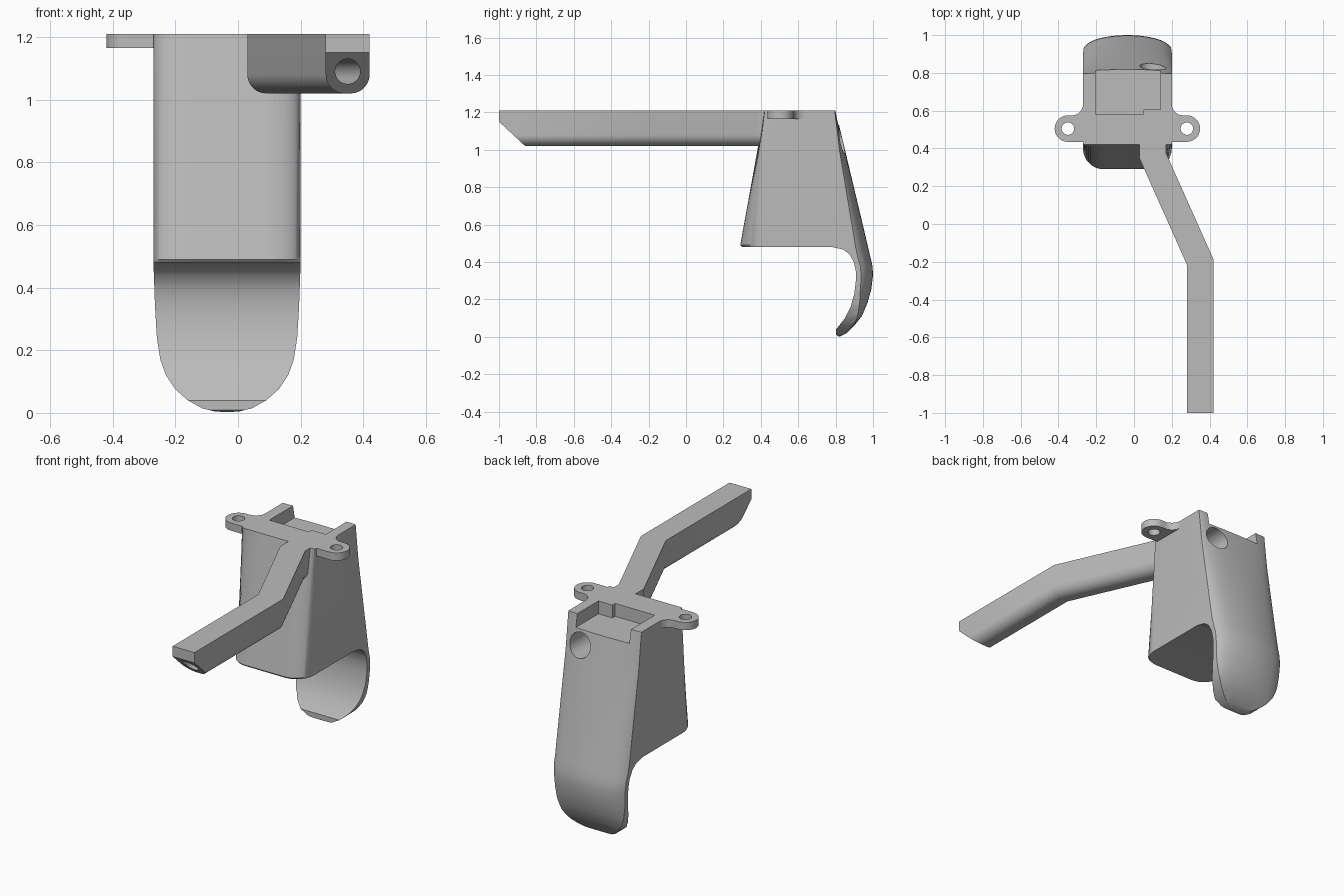
import bpy, bmesh
from math import sin, cos, pi, sqrt, radians
from mathutils import Vector

cube = bpy.data.objects.get("Cube")
if cube:
    bpy.data.objects.remove(cube, do_unlink=True)

CX, HALF, TOP = -0.035, 0.235, 1.21   # body centre, half width, top height

grey = bpy.data.materials.new("plain grey")
grey.use_nodes = True
grey.diffuse_color = (0.5, 0.5, 0.5, 1)
grey.node_tree.nodes["Principled BSDF"].inputs["Base Color"].default_value = (0.5, 0.5, 0.5, 1)


def loft(name, rings):
    """Closed solid through matching rings of points."""
    bm = bmesh.new()
    rows = [[bm.verts.new(p) for p in ring] for ring in rings]
    n = len(rows[0])
    for a, b in zip(rows, rows[1:]):
        for i in range(n):
            j = (i + 1) % n
            bm.faces.new((a[i], a[j], b[j], b[i]))
    bm.faces.new(rows[0])
    bm.faces.new(rows[-1][::-1])
    bmesh.ops.recalc_face_normals(bm, faces=bm.faces)
    mesh = bpy.data.meshes.new(name)
    bm.to_mesh(mesh)
    bm.free()
    mesh.materials.append(grey)
    obj = bpy.data.objects.new(name, mesh)
    bpy.context.collection.objects.link(obj)
    return obj


def prism(name, outline, axis, lo, hi):
    """Extrude a 2D outline along x, y or z."""
    place = {"x": lambda a, b, t: (t, a, b),
             "y": lambda a, b, t: (a, t, b),
             "z": lambda a, b, t: (a, b, t)}[axis]
    return loft(name, [[place(a, b, t) for a, b in outline] for t in (lo, hi)])


def arc(x, y, r, start, end, steps=12):
    return [(x + r * cos(radians(start + (end - start) * i / steps)),
             y + r * sin(radians(start + (end - start) * i / steps))) for i in range(steps + 1)]


def circle(x, y, r, steps=32):
    return arc(x, y, r, 0, 360, steps)[:-1]


def sweep(name, section, path):
    """Carry a (sideways, height) section along a flat path with mitred bends."""
    pts = [Vector(p) for p in path]
    rings = []
    for i, p in enumerate(pts):
        before = (p - pts[i - 1]).normalized() if i else None
        after = (pts[i + 1] - p).normalized() if i < len(pts) - 1 else None
        before, after = before or after, after or before
        side = Vector((before.y + after.y, -before.x - after.x)).normalized()
        stretch = 1 / side.dot(Vector((after.y, -after.x)))
        rings.append([(p.x + side.x * s * stretch, p.y + side.y * s * stretch, z)
                      for s, z in section])
    return loft(name, rings)


def combine(obj, tool, operation="DIFFERENCE"):
    mod = obj.modifiers.new("cut", "BOOLEAN")
    mod.operation, mod.solver, mod.object = operation, "EXACT", tool
    bpy.context.view_layer.objects.active = obj
    bpy.ops.object.modifier_apply(modifier=mod.name)


def discard(*tools):
    for tool in tools:
        bpy.data.objects.remove(tool, do_unlink=True)


# Body: side profile (y, z, roundness); positive bulges the back, negative rounds the front
profile = [(0.80, TOP, 0.005), (0.85, 1.0, 0.03), (0.90, 0.79, 0.045), (0.95, 0.58, 0.06),
           (0.985, 0.43, 0.07), (0.997, 0.38, 0.07), (1.0, 0.33, 0.07), (0.99, 0.25, 0.07),
           (0.97, 0.18, 0.06), (0.94, 0.11, 0.05), (0.90, 0.06, 0.03), (0.86, 0.02, 0.02),
           (0.82, 0.0, 0), (0.803, 0.01, 0), (0.803, 0.04, 0), (0.85, 0.1, 0),
           (0.88, 0.16, 0), (0.90, 0.23, 0), (0.908, 0.30, 0), (0.908, 0.35, 0),
           (0.897, 0.40, 0), (0.875, 0.44, 0), (0.84, 0.467, 0), (0.78, 0.48, 0),
           (0.30, 0.48, -0.11), (0.29, 0.49, -0.11), (0.42, TOP, -0.005)]


def shifted(y, dx, k):
    if k >= 0:
        u = abs(dx) / HALF
        return y - k * (0.6 * u ** 2 + 0.4 * u ** 8)
    r = -k
    t = min(1, max(0, (abs(dx) - HALF + r) / r))
    return y + r * (1 - sqrt(1 - t * t))


columns = [HALF * sin(pi * (i / 32 - 0.5)) for i in range(33)]
body = loft("body", [[(CX + dx, shifted(y, dx, k), z) for y, z, k in profile] for dx in columns])

# Rounded outline of the hooked lip
half_outline = [(0.08, 0.015), (0.125, 0.04), (0.165, 0.075), (0.195, 0.12), (0.213, 0.17),
                (0.224, 0.24), (0.23, 0.34), (HALF, 0.48), (0.25, 0.5), (0.25, 1.3)]
outline = ([(CX, 0.002), (CX + 0.04, 0.005)] + [(CX + x, z) for x, z in half_outline]
           + [(CX - x, z) for x, z in reversed(half_outline)] + [(CX - 0.04, 0.005)])
lip_shape = prism("lip_shape", outline, "y", 0, 1.2)
combine(body, lip_shape, "INTERSECT")

# Stepped pocket in the top, open to the back
pocket = prism("pocket", [(-0.205, 0.58), (0.05, 0.58), (0.05, 0.605), (0.14, 0.605),
                          (0.14, 0.95), (-0.205, 0.95)], "z", 1.135, 1.3)
combine(body, pocket)

# Arm: flat top, rounded underside, two bends
path = [(0.10, 0.42), (0.10, 0.36), (0.35, -0.20), (0.35, -1.0)]
section = ([(-0.07, TOP)] + arc(-0.01, 1.08, 0.06, 180, 270)
           + arc(0.01, 1.08, 0.06, 270, 360) + [(0.07, TOP)])
arm = sweep("arm", section, path)
tip_cut = prism("tip_cut", [(-1.1, 1.243), (-0.8, 0.964), (-1.1, 0.9)], "x", 0.2, 0.5)
combine(arm, tip_cut)

# Channel from the arm tip, meeting a wider bore in the back
channel = sweep("channel", circle(0, 1.09, 0.04),
                [(0.10, 0.65), (0.10, 0.36), (0.35, -0.20), (0.35, -1.1)])
bore = prism("bore", circle(0.10, 1.05, 0.07), "y", 0.6, 1.1)
combine(arm, channel)
combine(body, channel)
combine(body, bore)
discard(lip_shape, pocket, tip_cut, channel, bore)

# Mounting ears with screw holes and a fillet to the body
parts = [body, arm]
ear_shape = ([(HALF, 0.435)] + arc(0.315, 0.505, 0.07, -90, 90, 20)
             + arc(0.295, 0.635, 0.06, 270, 180))
for name, side in (("left_ear", 1), ("right_ear", -1)):
    ear = prism(name, [(CX + side * x, y) for x, y in ear_shape], "z", 1.165, TOP)
    screw_hole = prism("screw_hole", circle(CX + side * 0.315, 0.505, 0.033), "z", 1.1, 1.3)
    combine(ear, screw_hole)
    discard(screw_hole)
    parts.append(ear)

# Smooth shading with sharp edges kept
bpy.ops.object.select_all(action="DESELECT")
for part in parts:
    part.select_set(True)
bpy.context.view_layer.objects.active = body
bpy.ops.object.shade_smooth_by_angle(angle=radians(32))
